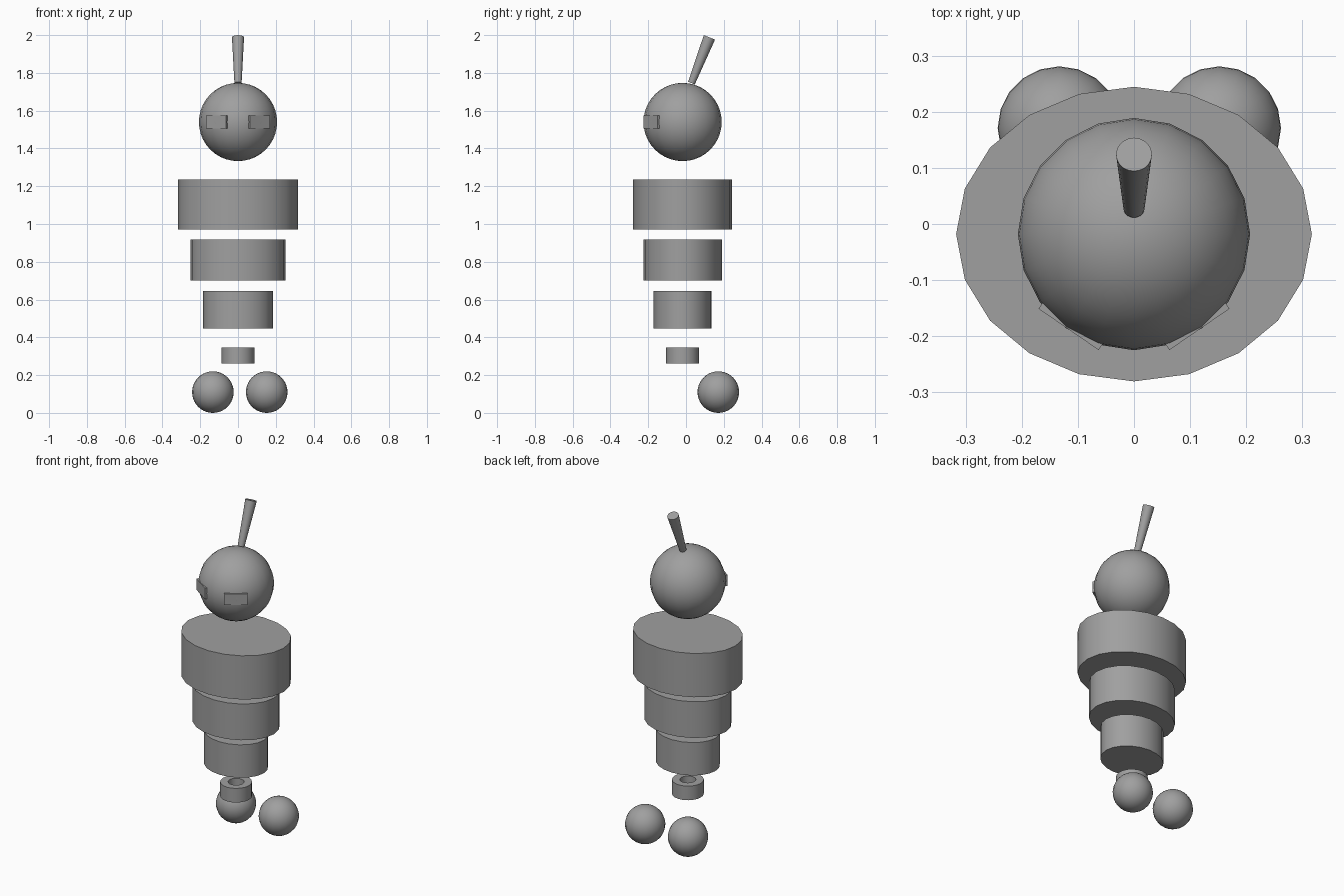
import bpy, bmesh, math
from mathutils import Matrix, Vector

if "Cube" in bpy.data.objects:
    bpy.data.objects.remove(bpy.data.objects["Cube"])

SIDES = 20
CY = -0.018                      # y of the body axis

grey = bpy.data.materials.new("mid grey")
grey.diffuse_color = (0.35, 0.35, 0.35, 1)
grey.use_nodes = True
grey.node_tree.nodes["Principled BSDF"].inputs["Base Color"].default_value = grey.diffuse_color


def finish(bm, name, smooth=True):
    bmesh.ops.recalc_face_normals(bm, faces=bm.faces)
    me = bpy.data.meshes.new(name)
    bm.to_mesh(me)
    bm.free()
    me.materials.append(grey)
    ob = bpy.data.objects.new(name, me)
    bpy.context.collection.objects.link(ob)
    bpy.ops.object.select_all(action='DESELECT')
    ob.select_set(True)
    bpy.context.view_layer.objects.active = ob
    if smooth:
        bpy.ops.object.shade_smooth_by_angle(angle=math.radians(35))
    return ob


def ball(name, loc, r):
    bm = bmesh.new()
    bmesh.ops.create_uvsphere(bm, u_segments=SIDES, v_segments=20, radius=r,
                              matrix=Matrix.Translation(loc))
    return finish(bm, name)


def disc(name, rx, ry, z0, z1):
    bm = bmesh.new()
    m = Matrix.Translation((0, CY, (z0 + z1) / 2)) @ Matrix.Diagonal((rx, ry, z1 - z0, 1))
    bmesh.ops.create_cone(bm, cap_ends=True, segments=SIDES, radius1=1, radius2=1,
                          depth=1, matrix=m)
    return finish(bm, name)


# Stacked oval body segments, widest at the top
disc("chest", 0.317, 0.2625, 0.972, 1.235)
disc("middle", 0.252, 0.208, 0.70, 0.918)
disc("waist", 0.184, 0.154, 0.447, 0.645)

# Hollow ring under the body
bm = bmesh.new()
profile = [(0.087, 0.262), (0.087, 0.347), (0.044, 0.347), (0.044, 0.262)]
rings = []
for i in range(SIDES):
    a = 2 * math.pi * i / SIDES
    rings.append([bm.verts.new((r * math.cos(a), CY + r * math.sin(a), z)) for r, z in profile])
for i in range(SIDES):
    p, q = rings[i], rings[(i + 1) % SIDES]
    for k in range(4):
        j = (k + 1) % 4
        bm.faces.new((p[k], q[k], q[j], p[j]))
finish(bm, "base_ring")

# Head and the two trailing balls
head_z = 1.54
ball("head", (0, CY, head_z), 0.207)
ball("left_ball", (-0.133, 0.171, 0.11), 0.11)
ball("right_ball", (0.152, 0.171, 0.11), 0.11)

# Antenna leaning back, wider at the tip
a, b = Vector((0, 0.029, 1.746)), Vector((0, 0.124, 1.988))
bm = bmesh.new()
m = Matrix.Translation((a + b) / 2) @ (b - a).to_track_quat('Z', 'Y').to_matrix().to_4x4()
bmesh.ops.create_cone(bm, cap_ends=True, segments=SIDES, radius1=0.019, radius2=0.032,
                      depth=(b - a).length, matrix=m)
finish(bm, "antenna")

# Box eyes sunk into the front of the head
for side, name in ((-1, "left_eye"), (1, "right_eye")):
    bm = bmesh.new()
    m = (Matrix.Translation((0, CY, head_z)) @ Matrix.Rotation(side * math.radians(34.5), 4, 'Z')
         @ Matrix.Translation((0, -0.185, 0)) @ Matrix.Diagonal((0.13, 0.042, 0.067, 1)))
    bmesh.ops.create_cube(bm, size=1, matrix=m)
    finish(bm, name, smooth=False)
